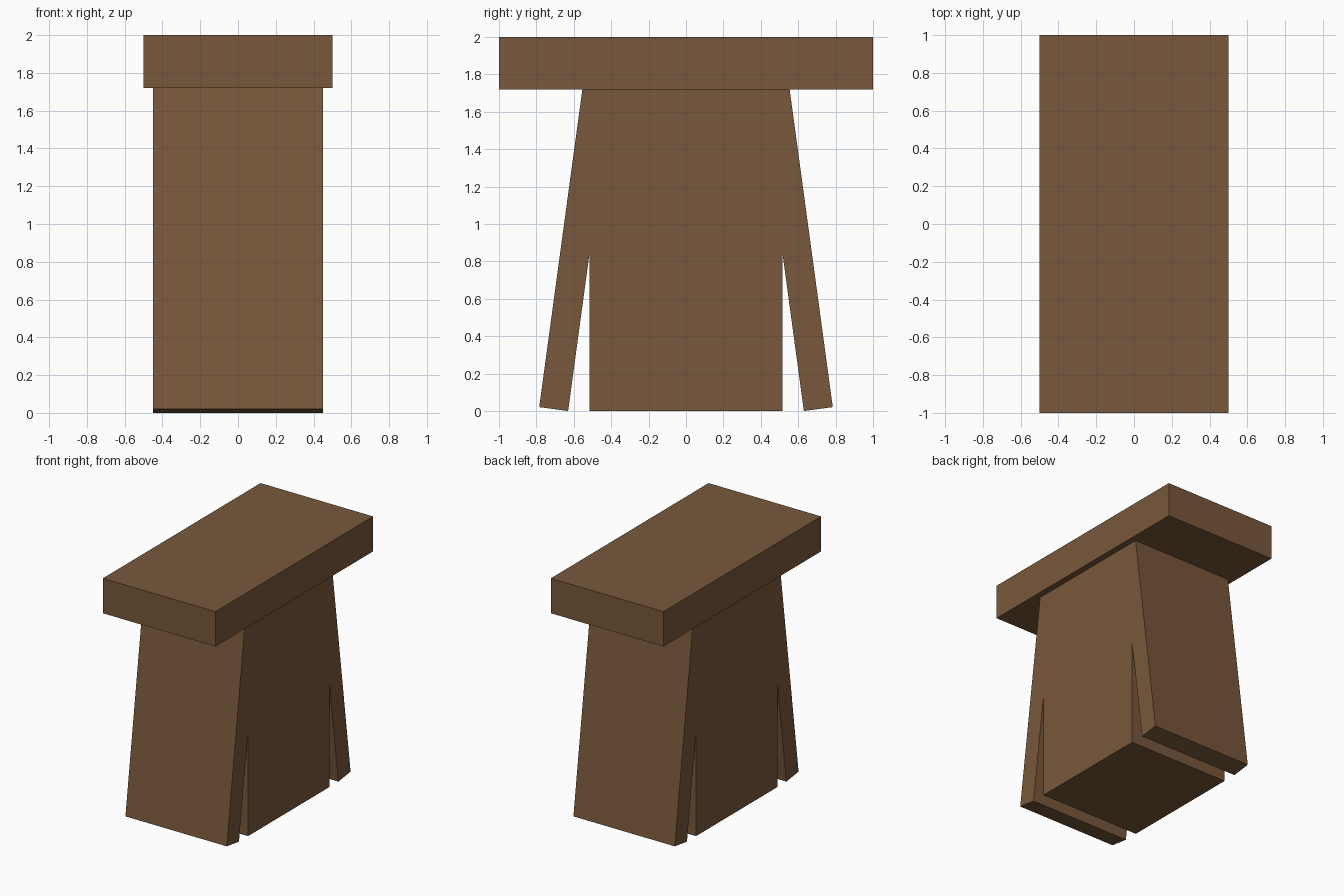
import bpy
from math import radians, sin, cos
from mathutils import Vector

cube = bpy.data.objects.get("Cube")
if cube:
    bpy.data.objects.remove(cube, do_unlink=True)

# Single wood colour
wood = bpy.data.materials.new("brown wood")
wood.use_nodes = True
colour = (0.19, 0.098, 0.045, 1)
wood.diffuse_color = colour
wood.node_tree.nodes["Principled BSDF"].inputs["Base Color"].default_value = colour


def box(name, size, centre, tilt=0.0):
    """Flat-faced block, tilted about the x axis."""
    bpy.ops.mesh.primitive_cube_add(size=1, location=centre, rotation=(tilt, 0, 0))
    obj = bpy.context.object
    obj.name = name
    obj.scale = size
    obj.data.materials.append(wood)
    return obj


WIDTH = 0.9
SEAT_BOTTOM = 1.72

# Seat slab and central block
box("seat", (1.0, 2.0, 2 - SEAT_BOTTOM), (0, 0, (2 + SEAT_BOTTOM) / 2))
box("central_block", (WIDTH, 1.03, SEAT_BOTTOM), (0, 0, SEAT_BOTTOM / 2))

# Splayed leg boards, with their tops let into the seat
angle = radians(7.73)
length, thickness = 1.8, 0.156
foot = Vector((0, 0.7075, 0.0105))
middle = foot + Vector((0, -sin(angle), cos(angle))) * length / 2
for name, side in (("front_leg", -1), ("back_leg", 1)):
    box(name, (WIDTH, thickness, length),
        (0, side * middle.y, middle.z), side * angle)
